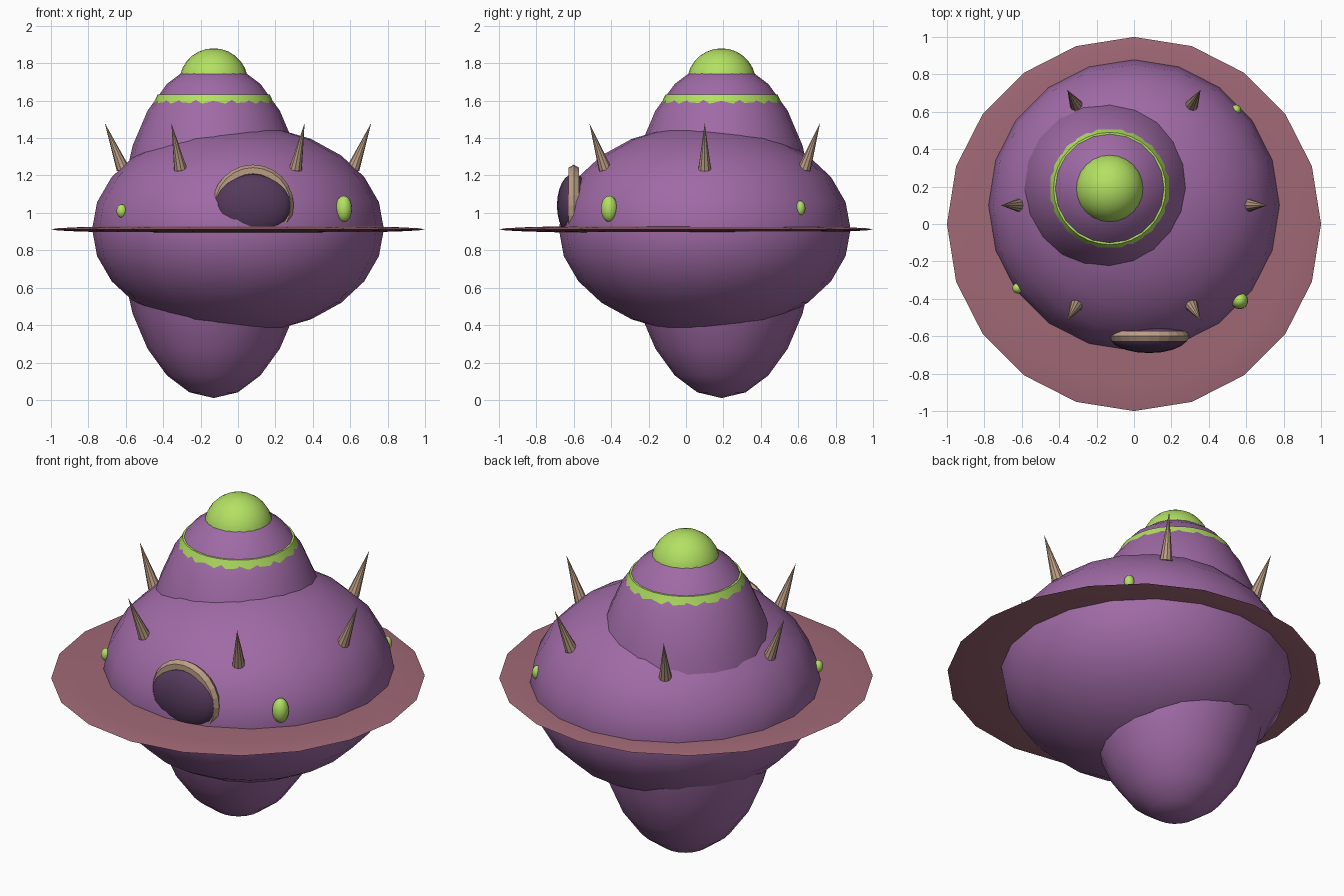
import bpy, math
from mathutils import Vector

if "Cube" in bpy.data.objects:
    bpy.data.objects.remove(bpy.data.objects["Cube"])


def material(name, rgb):
    m = bpy.data.materials.new(name)
    m.diffuse_color = (*rgb, 1)
    m.use_nodes = True
    m.node_tree.nodes["Principled BSDF"].inputs["Base Color"].default_value = m.diffuse_color
    return m


PURPLE = material("purple", (0.35, 0.145, 0.38))
LIME = material("lime", (0.45, 0.75, 0.125))
PINK = material("dusty_pink", (0.355, 0.14, 0.18))
TAN = material("tan", (0.50, 0.34, 0.235))
DARK = material("dark_purple", (0.09, 0.042, 0.107))


def finish(name, mat, smooth=True):
    ob = bpy.context.object
    ob.name = name
    ob.data.materials.append(mat)
    if smooth:
        bpy.ops.object.shade_smooth_by_angle(angle=math.radians(40))
    return ob


def ellipsoid(name, mat, loc, radii, segments=20, rings=12, turn=0):
    bpy.ops.mesh.primitive_uv_sphere_add(segments=segments, ring_count=rings, radius=1,
                                         location=loc, rotation=(0, 0, turn))
    bpy.context.object.scale = radii
    bpy.ops.object.transform_apply(location=False, rotation=False, scale=True)
    return finish(name, mat)


# Wide body, tall core running through it, and flat brim
ellipsoid("body", PURPLE, (0, 0.1, 0.913), (0.78, 0.78, 0.557))
ellipsoid("tall_core", PURPLE, (-0.13, 0.19, 0.91), (0.5, 0.5, 0.9))
ellipsoid("brim", PINK, (0, 0, 0.912), (1, 1, 0.022))

# Top knob and the band around the core
ellipsoid("top_knob", LIME, (-0.13, 0.19, 1.695), (0.185, 0.185, 0.185), 24, 14)
bpy.ops.mesh.primitive_cone_add(vertices=32, radius1=0.322, radius2=0.300, depth=0.048,
                                location=(-0.13, 0.19, 1.609))
finish("band", LIME)

# Doorway: bulging dark panel with an arch around it
ellipsoid("door", DARK, (0.08, -0.6, 1.04), (0.212, 0.09, 0.17))
bpy.ops.mesh.primitive_torus_add(major_segments=24, minor_segments=6, major_radius=0.186,
                                 minor_radius=0.032, location=(0.08, -0.6, 1.04),
                                 rotation=(math.pi / 2, 0, 0))
finish("door_arch", TAN, smooth=False)

# Round windows set into the body
for i, (x, y, z, width, height) in enumerate([(0.565, -0.41, 1.022, 0.045, 0.07),
                                              (-0.622, -0.343, 1.01, 0.028, 0.036),
                                              (0.545, 0.61, 1.025, 0.028, 0.04)]):
    ellipsoid(f"window_{i + 1}", LIME, (x, y, z), (width, width, height), 16, 10,
              math.atan2(y - 0.1, x))

# Six spikes leaning outward
for i in range(6):
    a = i * math.pi / 3
    out = Vector((math.cos(a), math.sin(a), 0))
    base = out * 0.615 + Vector((0, 0.1, 1.235))
    tip = out * 0.712 + Vector((0, 0.1, 1.48))
    axis = tip - base
    bpy.ops.mesh.primitive_cone_add(vertices=10, radius1=0.035, radius2=0, depth=axis.length,
                                    location=(base + tip) / 2,
                                    rotation=axis.to_track_quat('Z', 'Y').to_euler())
    finish(f"spike_{i + 1}", TAN, smooth=False)
